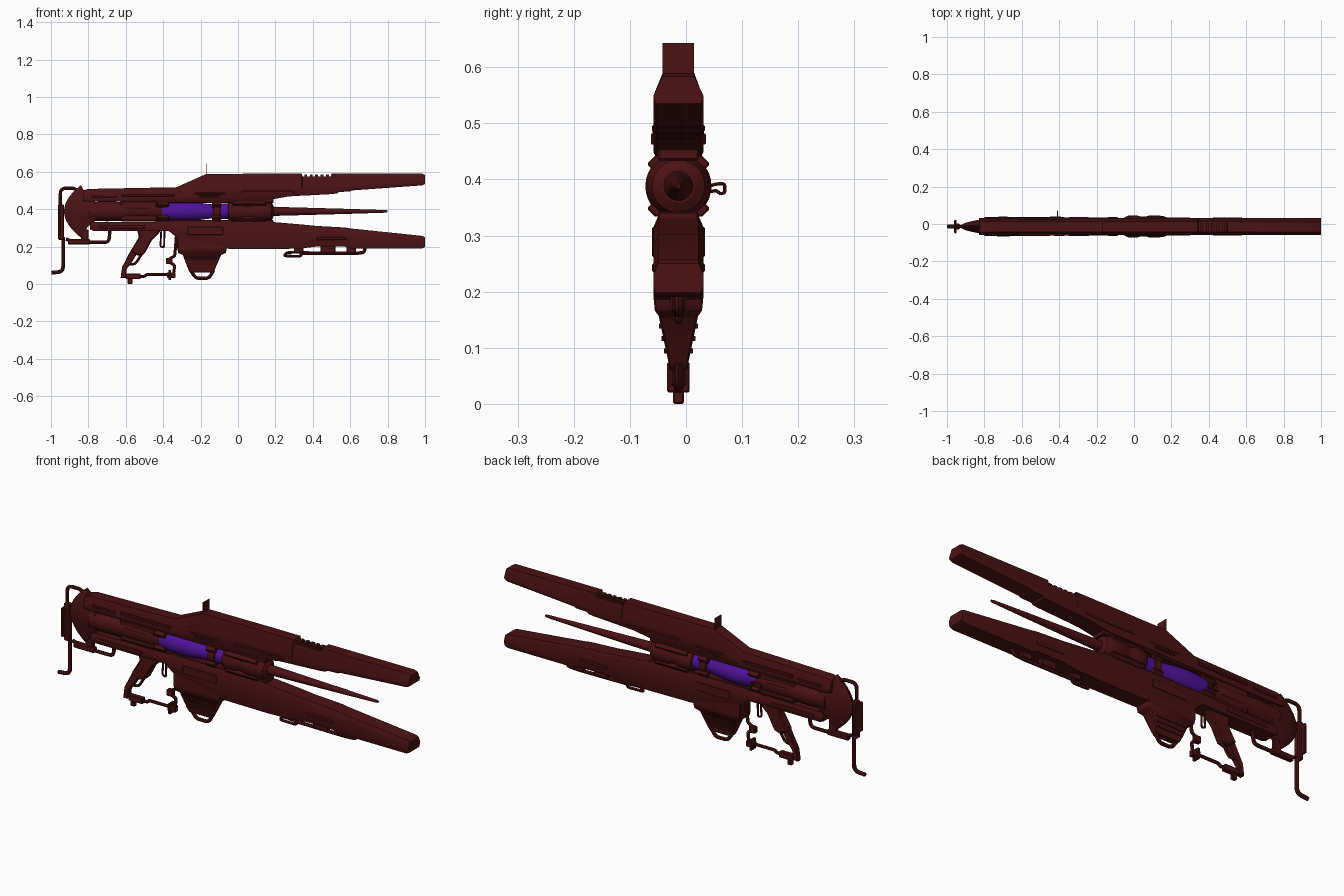
import bpy, bmesh, math
from mathutils import Vector

if "Cube" in bpy.data.objects:
    bpy.data.objects.remove(bpy.data.objects["Cube"])

Y0, ZA = -0.0135, 0.388          # centre plane and axis of the emitter


def material(name, rgb):
    m = bpy.data.materials.new(name)
    m.diffuse_color = (*rgb, 1)
    m.use_nodes = True
    m.node_tree.nodes["Principled BSDF"].inputs["Base Color"].default_value = m.diffuse_color
    return m


RED = material("dark_red", (0.07, 0.006, 0.007))
VIOLET = material("violet", (0.08, 0.006, 0.32))


def finish(name, bm, mat=RED, bevel=0.0):
    bmesh.ops.recalc_face_normals(bm, faces=bm.faces)
    if bevel:
        edges = [e for e in bm.edges if len(e.link_faces) == 2 and e.calc_face_angle(0) > 0.6]
        bmesh.ops.bevel(bm, geom=edges, offset=bevel, segments=1, affect='EDGES')
    for f in bm.faces:
        f.smooth = True
    for e in bm.edges:
        e.smooth = len(e.link_faces) == 2 and e.calc_face_angle(0) < math.radians(30)
    me = bpy.data.meshes.new(name)
    bm.to_mesh(me)
    bm.free()
    me.materials.append(mat)
    ob = bpy.data.objects.new(name, me)
    bpy.context.collection.objects.link(ob)
    return ob


def loft(name, rings, mat=RED, bevel=0.0):
    bm = bmesh.new()
    vs = [[bm.verts.new(p) for p in r] for r in rings]
    n = len(vs[0])
    for a, b in zip(vs, vs[1:]):
        for i in range(n):
            bm.faces.new((a[i], a[(i + 1) % n], b[(i + 1) % n], b[i]))
    bm.faces.new(vs[0])
    bm.faces.new(vs[-1])
    return finish(name, bm, mat, bevel)


def prism(name, pts, half, bevel=0.003, y=Y0):
    return loft(name, [[(x, y + s * half, z) for x, z in pts] for s in (-1, 1)], RED, bevel)


def box(name, x0, x1, z0, z1, half, bevel=0.003, y=Y0):
    return prism(name, [(x0, z0), (x1, z0), (x1, z1), (x0, z1)], half, bevel, y)


def lathe(name, prof, mat=RED, n=32):
    return loft(name, [[(x, Y0 + r * math.cos(2 * math.pi * i / n), ZA + r * math.sin(2 * math.pi * i / n))
                        for i in range(n)] for x, r in prof], mat)


def pipe(name, pts, r=0.008, fillet=0.02):
    # swept tube with rounded corners
    pts = [Vector((p[0], Y0, p[1])) if len(p) == 2 else Vector(p) for p in pts]
    path = [pts[0]]
    for a, b, c in zip(pts, pts[1:], pts[2:]):
        d = min(fillet, (a - b).length * 0.45, (c - b).length * 0.45)
        p, q = b + (a - b).normalized() * d, b + (c - b).normalized() * d
        path += [p.lerp(b, t).lerp(b.lerp(q, t), t) for t in (0, .25, .5, .75, 1)]
    path.append(pts[-1])
    cu = bpy.data.curves.new(name, 'CURVE')
    cu.dimensions = '3D'
    cu.bevel_depth, cu.bevel_resolution, cu.use_fill_caps = r, 2, True
    sp = cu.splines.new('POLY')
    sp.points.add(len(path) - 1)
    for pt, co in zip(sp.points, path):
        pt.co = (*co, 1)
    tmp = bpy.data.objects.new(name + "_path", cu)
    bm = bmesh.new()
    bpy.context.collection.objects.link(tmp)
    bpy.context.view_layer.update()
    me = bpy.data.meshes.new_from_object(tmp.evaluated_get(bpy.context.evaluated_depsgraph_get()))
    bm.from_mesh(me)
    bpy.data.objects.remove(tmp)
    return finish(name, bm)


def section(x, zb, zt, wb=0.04, wt=0.028, cb=0.008, ct=None, w=0.0445):
    # eight-sided housing section
    h = zt - zb
    ct = min(0.07, 0.7 * h) if ct is None else ct
    half = [(wb, zb), (w, zb + cb), (w, zt - ct), (wt, zt)]
    return [(x, Y0 + a, z) for a, z in half] + [(x, Y0 - a, z) for a, z in reversed(half)]


# upper housing with a notch in its top
loft("upper_housing", [section(*s) for s in [
    (-.83, .445, .50), (-.80, .44, .508), (-.33, .443, .517), (-.17, .445, .588), (.17, .45, .59),
    (.27, .468, .59), (.34, .472, .59), (.345, .472, .574), (.495, .48, .574), (.50, .48, .59),
    (.53, .484, .59), (.54, .492, .59), (.60, .494, .59), (.61, .5, .59), (.985, .527, .59), (1.0, .535, .583)]])
for i in range(5):
    box("notch_tooth", .355 + i * .029, .37 + i * .029, .57, .584, .02, 0)
# lower housing
loft("lower_housing", [section(*s, wt=.036, ct=.02, cb=.012) for s in [
    (-.79, .29, .325), (-.77, .283, .332), (-.37, .283, .332), (-.33, .25, .335), (-.05, .188, .335),
    (.2, .186, .33), (.34, .19, .318), (.42, .2, .31), (.57, .2, .302), (.60, .19, .297),
    (.985, .19, .257), (1.0, .198, .25)]])
# thin sight plate across the top
box("sight_plate", -.171, -.169, .58, .643, .028, 0)

# emitter core, bands and spike
lathe("rear_tube", [(-.80, .05), (-.70, .053), (-.60, .05), (-.45, .05), (-.44, .046), (-.40, .042)])
lathe("energy_cell", [(-.42, .04), (-.38, .047), (-.33, .051), (-.28, .052), (-.22, .048), (-.17, .041), (-.12, .036)], VIOLET)
lathe("cell_collar", [(-.135, .035), (-.13, .047), (-.095, .047), (-.09, .035)])
lathe("energy_band", [(-.095, .041), (-.05, .041)], VIOLET)
lathe("emitter_nose", [(-.055, .035), (-.05, .05), (-.03, .058), (.02, .058), (.04, .051), (.06, .052),
                       (.08, .058), (.13, .059), (.16, .055), (.18, .047), (.19, .03)])
lathe("emitter_spike", [(.18, .028), (.2, .024), (.35, .02), (.6, .013), (.79, .007), (.80, .004)])
# four diagonal lugs and cell clamps around the core
for k in range(4):
    a = math.pi / 4 + k * math.pi / 2
    u, v = Vector((0, math.cos(a), math.sin(a))), Vector((0, -math.sin(a), math.cos(a)))
    c = Vector((0, Y0, ZA))
    for nm, x0, x1, r in (("nose_lug", -.03, .15, .068), ("cell_clamp", -.43, -.37, .062), ("collar_lug", -.14, -.09, .062)):
        loft(nm, [[Vector((x, 0, 0)) + c + u * q + v * s for q, s in ((.03, -.012), (r, -.012), (r, .012), (.03, .012))]
                  for x in (x0, x1)], RED, .003)
# frames above and below the core
for z0, z1 in ((.434, .455), (.322, .342)):
    box("core_frame", -.44, .19, z0, z1, .036)
box("receiver_block", -.63, -.43, .335, .445, .041, .008)
box("receiver_panel", -.60, -.47, .365, .41, .047)

# side details mirrored on both faces
for s in (-1, 1):
    ys = Y0 + s * .043
    box("side_rail", -.62, -.34, .468, .482, .006, .002, ys)
    box("stock_strip", -.78, -.65, .462, .474, .005, .002, ys)
    for i, l in enumerate((.055, .08, .085, .07)):
        box("vent_slat", -.15 - l, -.15 + l, .462 + i * .017, .472 + i * .017, .006, .002, Y0 + s * (.043 - .003 * i))
    box("lower_panel", -.27, -.08, .262, .305, .004, .002, ys)
    box("lower_strip", .42, .58, .235, .25, .004, .002, ys)
    box("stock_panel", -.74, -.5, .297, .315, .004, .002, ys)
    box("upper_strip", .02, .3, .485, .497, .004, .002, ys)

# flared blade-shaped butt, thin at its rear curve
rings = []
for j in range(7):
    s = j / 6
    flare = .14 * (1 - s) ** 1.6 + .054 * (1 - (1 - s) ** 1.6)
    half = .006 + .04 * s ** .6
    row = []
    for side in (1, -1):
        for i in range(17):
            t = (i / 8 - 1) * side
            row.append(((-.93 + .09 * t * t) * (1 - s) - .765 * s, Y0 + side * half * (1 - .25 * t * t), ZA + flare * t))
    rings.append(row)
loft("flared_butt", rings)

# rear hook, shoulder plate and cross bar
pipe("rear_hook_top", [(-.86, .5), (-.88, .512), (-.95, .512), (-.95, .25)], .009, .03)
box("shoulder_plate", -.962, -.93, .235, .425, .015, .005)
box("shoulder_cross", -.962, -.948, .26, .41, .036, .004)
pipe("rear_hook_tail", [(-.935, .25), (-.935, .065), (-.998, .06)], .01, .05)
# sling bracket below the stock
box("bracket_block", -.91, -.79, .212, .24, .014, .005)
pipe("bracket_pipe", [(-.92, .24), (-.87, .222), (-.69, .222), (-.685, .29)], .009, .025)
box("bracket_stem", -.84, -.80, .235, .29, .01)

# pistol grip and trigger
prism("pistol_grip", [(-.54, .29), (-.41, .29), (-.43, .262), (-.46, .235), (-.50, .16), (-.535, .15),
                      (-.575, .175), (-.53, .25)], .024, .006)
prism("grip_strap", [(-.568, .19), (-.535, .17), (-.565, .12), (-.595, .08), (-.60, .035), (-.628, .03), (-.62, .09)], .014)
pipe("grip_brace", [(-.515, .16), (-.55, .105), (-.59, .105)], .007)
pipe("trigger", [(-.41, .29), (-.415, .2), (-.395, .195), (-.393, .29)], .005, .012)
# open hand guard
pipe("guard_bar", [(-.62, .04), (-.5, .04), (-.49, .05), (-.37, .05)], .008, .01)
box("guard_joint", -.60, -.52, .026, .056, .013)
box("guard_foot", -.59, -.565, 0, .03, .01)
box("guard_front_joint", -.38, -.335, .032, .062, .014)
box("guard_front_pin", -.372, -.358, .02, .075, .02)
pipe("guard_front_bar", [(-.345, .05), (-.338, .10), (-.365, .115), (-.365, .135), (-.338, .15), (-.328, .28)], .008, .01)
box("guard_clip", -.385, -.35, .107, .14, .012)


# tapered lower block with its end loop
def slab(z, x0, x1, h):
    return [(x0, Y0 - h, z), (x1, Y0 - h, z), (x1, Y0 + h, z), (x0, Y0 + h, z)]


loft("lower_block", [slab(*s) for s in [(.26, -.325, -.05, .042), (.19, -.325, -.06, .0445), (.165, -.32, -.065, .042),
                                        (.155, -.295, -.09, .034), (.075, -.265, -.125, .018), (.06, -.255, -.135, .016)]], RED, .003)
for s in (-1, 1):
    for i in range(3):
        z = .09 + i * .022
        box("block_rib", -.265 - i * .006, -.125 + i * .006, z, z + .009, .004, .001, Y0 + s * (.022 + i * .0045))
pipe("block_loop", [(-.255, .075), (-.225, .03), (-.155, .03), (-.13, .075)], .009, .02)

# rail below the front housing
pipe("under_rail", [(.68, .2), (.675, .168), (.62, .163), (.33, .165)], .009, .03)
pipe("rail_loop", [(.38, .17), (.26, .168), (.245, .15), (.335, .148), (.345, .168)], .007, .012)
for x0, x1 in ((.30, .35), (.44, .52), (.58, .63)):
    box("rail_mount", x0, x1, .165, .205, .014)

# charging loop on the far side
pipe("charging_loop", [(-.41, .03, .377), (-.41, .055, .38), (-.41, .061, .374), (-.41, .069, .376),
                       (-.41, .069, .392), (-.41, .055, .392), (-.41, .03, .385)], .003, .004)
box("charging_slide", -.45, -.39, .372, .392, .006, .002, .034)
